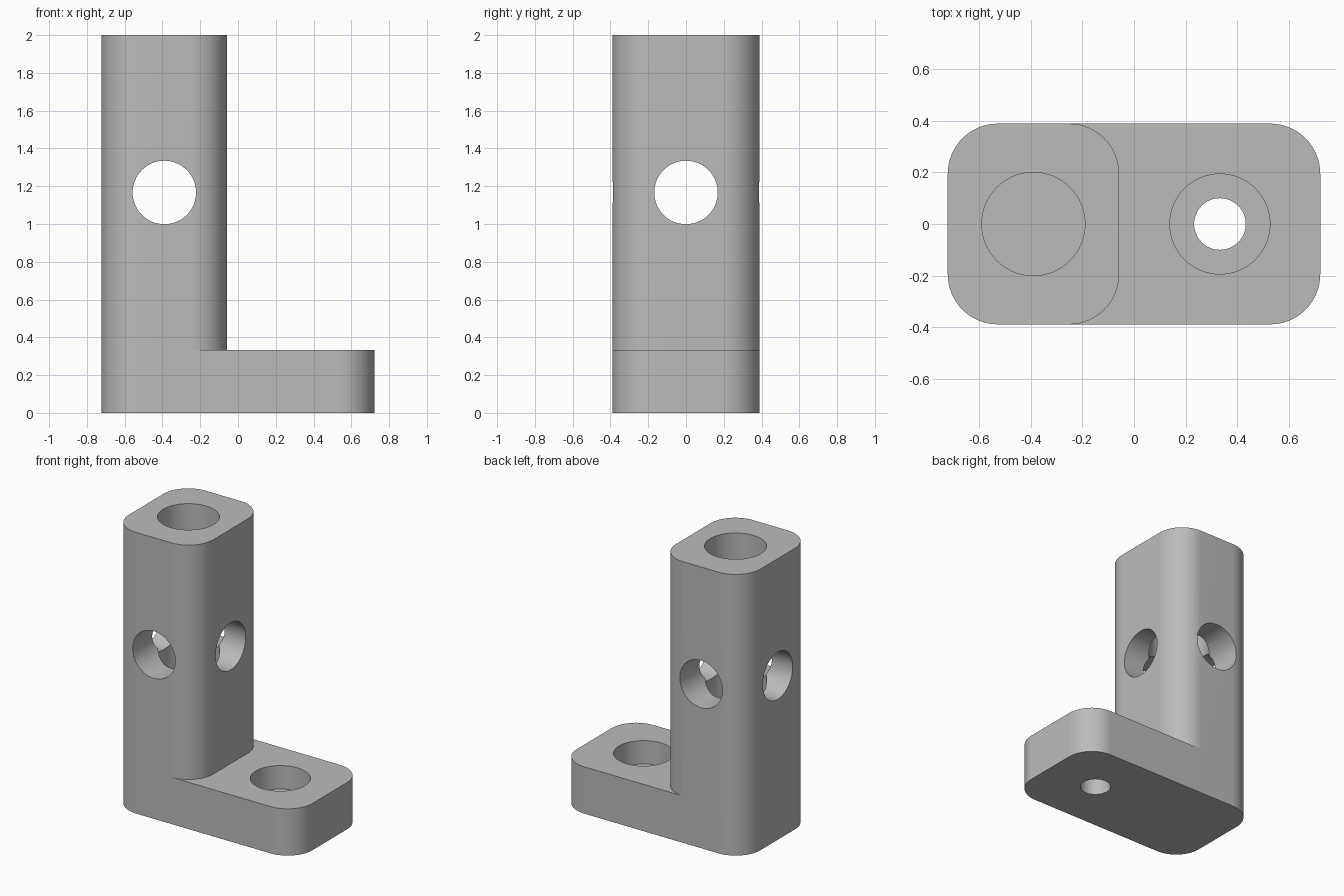
import bpy, bmesh, math
from mathutils import Matrix

cube = bpy.data.objects.get("Cube")
if cube:
    bpy.data.objects.remove(cube, do_unlink=True)

LEFT, RIGHT, POST_EDGE = -0.722, 0.722, -0.058
DEPTH, CORNER = 0.389, 0.194
PLATE_TOP, HEIGHT = 0.333, 2.0
POST_X, BOLT_X, CROSS_Z = -0.39, 0.333, 1.167

grey = bpy.data.materials.new("plain_grey")
grey.use_nodes = True
colour = (0.5, 0.5, 0.5, 1)
grey.diffuse_color = colour
grey.node_tree.nodes["Principled BSDF"].inputs["Base Color"].default_value = colour


def add_object(name, bm):
    bmesh.ops.recalc_face_normals(bm, faces=bm.faces)
    mesh = bpy.data.meshes.new(name)
    bm.to_mesh(mesh)
    bm.free()
    mesh.materials.append(grey)
    obj = bpy.data.objects.new(name, mesh)
    bpy.context.collection.objects.link(obj)
    return obj


def rounded_block(name, x0, x1, top, steps=16):
    """Extrude a rounded rectangle from the ground up to the given height."""
    bm = bmesh.new()
    corners = [(x1 - CORNER, 1), (x0 + CORNER, 1), (x0 + CORNER, -1), (x1 - CORNER, -1)]
    outline = []
    for quarter, (cx, side) in enumerate(corners):
        for i in range(steps + 1):
            a = (quarter + i / steps) * math.pi / 2
            outline.append(bm.verts.new((cx + CORNER * math.cos(a),
                                         side * (DEPTH - CORNER) + CORNER * math.sin(a), 0)))
    face = bm.faces.new(outline)
    grown = bmesh.ops.extrude_face_region(bm, geom=[face])["geom"]
    bmesh.ops.translate(bm, vec=(0, 0, top),
                        verts=[v for v in grown if isinstance(v, bmesh.types.BMVert)])
    return add_object(name, bm)


def drill(name, radius, length, centre, axis="Z"):
    """Make a cylinder used for cutting a hole."""
    bm = bmesh.new()
    bmesh.ops.create_cone(bm, cap_ends=True, segments=64, radius1=radius,
                          radius2=radius, depth=length)
    if axis != "Z":
        turn = Matrix.Rotation(math.pi / 2, 4, "Y" if axis == "X" else "X")
        bmesh.ops.transform(bm, matrix=turn, verts=bm.verts)
    bmesh.ops.translate(bm, vec=centre, verts=bm.verts)
    return add_object(name, bm)


# L-shaped body: low foot plate with a tall post flush at one end
bracket = rounded_block("bracket_body", LEFT, RIGHT, PLATE_TOP)
post = rounded_block("post", LEFT, POST_EDGE, HEIGHT)

# Holes: blind bore in the post, crossing holes, counterbored bolt hole
cutters = [
    drill("post_bore_cutter", 0.2, 2.0, (POST_X, 0, PLATE_TOP + 1)),
    drill("front_cross_cutter", 0.168, 1.2, (POST_X, 0, CROSS_Z), "Y"),
    drill("side_cross_cutter", 0.168, 1.2, (POST_X, 0, CROSS_Z), "X"),
    drill("counterbore_cutter", 0.194, 0.4, (BOLT_X, 0, PLATE_TOP / 2 + 0.2)),
    drill("bolt_hole_cutter", 0.1, 1.0, (BOLT_X, 0, 0)),
]
for tool, operation in [(post, "UNION")] + [(c, "DIFFERENCE") for c in cutters]:
    mod = bracket.modifiers.new(tool.name, "BOOLEAN")
    mod.object, mod.operation, mod.solver = tool, operation, "EXACT"

# Bake the result and discard the construction pieces
bpy.context.view_layer.update()
graph = bpy.context.evaluated_depsgraph_get()
baked = bpy.data.meshes.new_from_object(bracket.evaluated_get(graph))
bracket.modifiers.clear()
bracket.data = baked
for tool in [post] + cutters:
    bpy.data.objects.remove(tool, do_unlink=True)
baked.materials.clear()
baked.materials.append(grey)
for polygon in baked.polygons:
    polygon.material_index = 0

# Smooth curved walls, crisp rims
bpy.ops.object.select_all(action="DESELECT")
bracket.select_set(True)
bpy.context.view_layer.objects.active = bracket
bpy.ops.object.shade_smooth_by_angle(angle=math.radians(30))
weighted = bracket.modifiers.new("even_shading", "WEIGHTED_NORMAL")
weighted.keep_sharp = True
